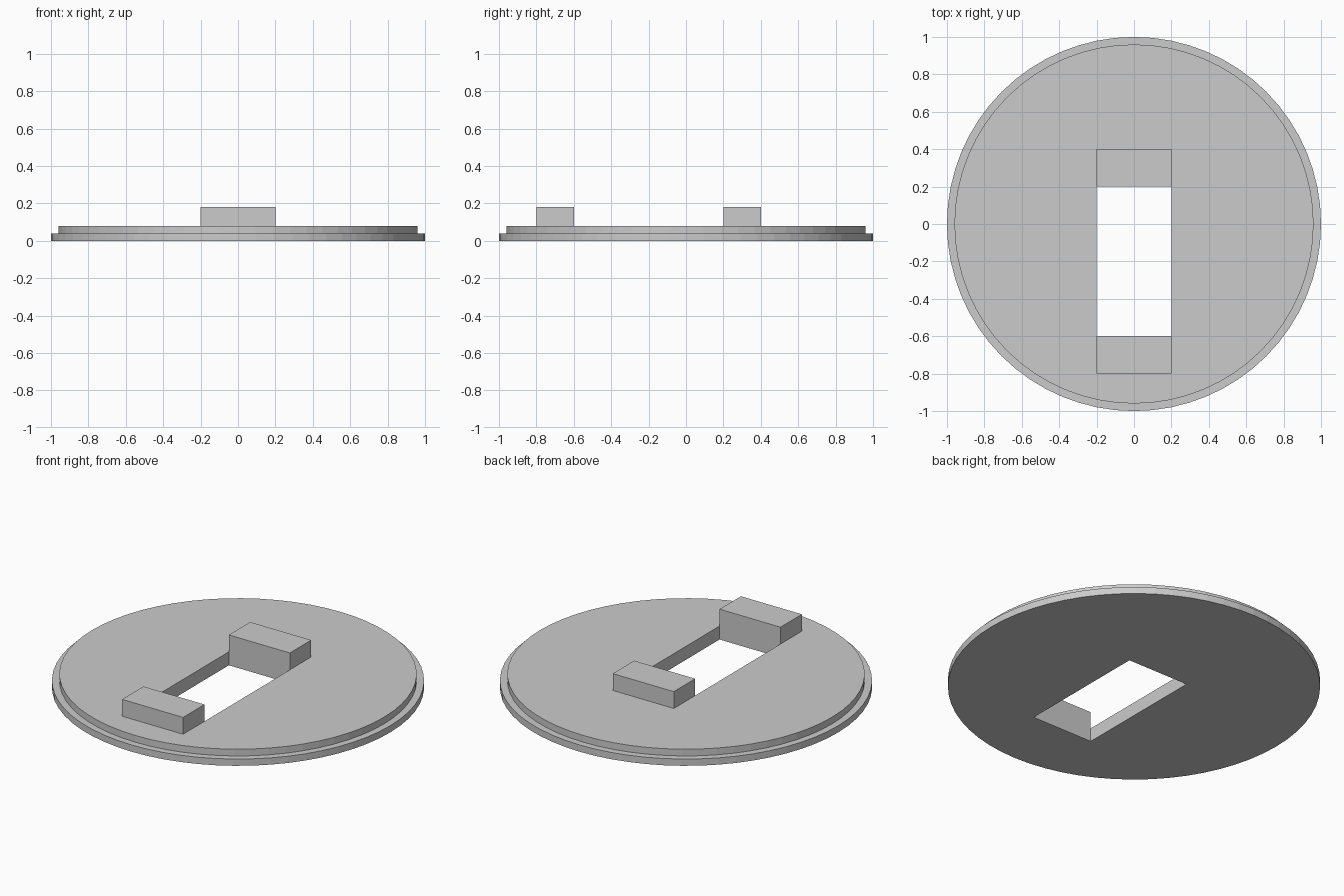
import bpy
import bmesh
from mathutils import Matrix, Vector

if "Cube" in bpy.data.objects:
    bpy.data.objects.remove(bpy.data.objects["Cube"], do_unlink=True)

SIDES = 64
RIM_TOP, PLATE_TOP, BLOCK_TOP = 0.04, 0.08, 0.18
HALF_WIDTH = 0.2

grey = bpy.data.materials.new("plain grey")
grey.use_nodes = True
grey.diffuse_color = (0.6, 0.6, 0.6, 1)
grey.node_tree.nodes["Principled BSDF"].inputs["Base Color"].default_value = grey.diffuse_color


def finish(name, bm):
    bmesh.ops.recalc_face_normals(bm, faces=bm.faces)
    mesh = bpy.data.meshes.new(name)
    bm.to_mesh(mesh)
    bm.free()
    mesh.materials.append(grey)
    obj = bpy.data.objects.new(name, mesh)
    bpy.context.collection.objects.link(obj)
    return obj


def box(name, low, high):
    low, high = Vector(low), Vector(high)
    bm = bmesh.new()
    bmesh.ops.create_cube(bm, size=1, matrix=Matrix.Translation((low + high) / 2)
                          @ Matrix.Diagonal((high - low).to_4d()))
    return finish(name, bm)


# Stepped round plate, turned from a ring profile and capped at both ends
bm = bmesh.new()
rings = []
for radius, z in ((1, 0), (1, RIM_TOP), (0.96, RIM_TOP), (0.96, PLATE_TOP)):
    ring = bmesh.ops.create_circle(bm, segments=SIDES, radius=radius,
                                   matrix=Matrix.Translation((0, 0, z)))["verts"]
    rings.append(ring)
for lower, upper in zip(rings, rings[1:]):
    for i in range(SIDES):
        j = (i + 1) % SIDES
        bm.faces.new((lower[i], lower[j], upper[j], upper[i]))
bm.faces.new(rings[0])
bm.faces.new(rings[-1])
plate = finish("round_plate", bm)

# Rectangular slot through the plate
cutter = box("slot_cutter", (-HALF_WIDTH, -0.6, -0.5), (HALF_WIDTH, 0.2, 0.5))
cutter.hide_render = True
slot = plate.modifiers.new("slot", "BOOLEAN")
slot.operation = "DIFFERENCE"
slot.solver = "EXACT"
slot.object = cutter
bpy.context.view_layer.objects.active = plate
bpy.ops.object.modifier_apply(modifier=slot.name)
bpy.data.objects.remove(cutter, do_unlink=True)

# Raised blocks at both ends of the slot
for name, y in (("front_block", -0.8), ("back_block", 0.2)):
    box(name, (-HALF_WIDTH, y, PLATE_TOP), (HALF_WIDTH, y + 0.2, BLOCK_TOP))
